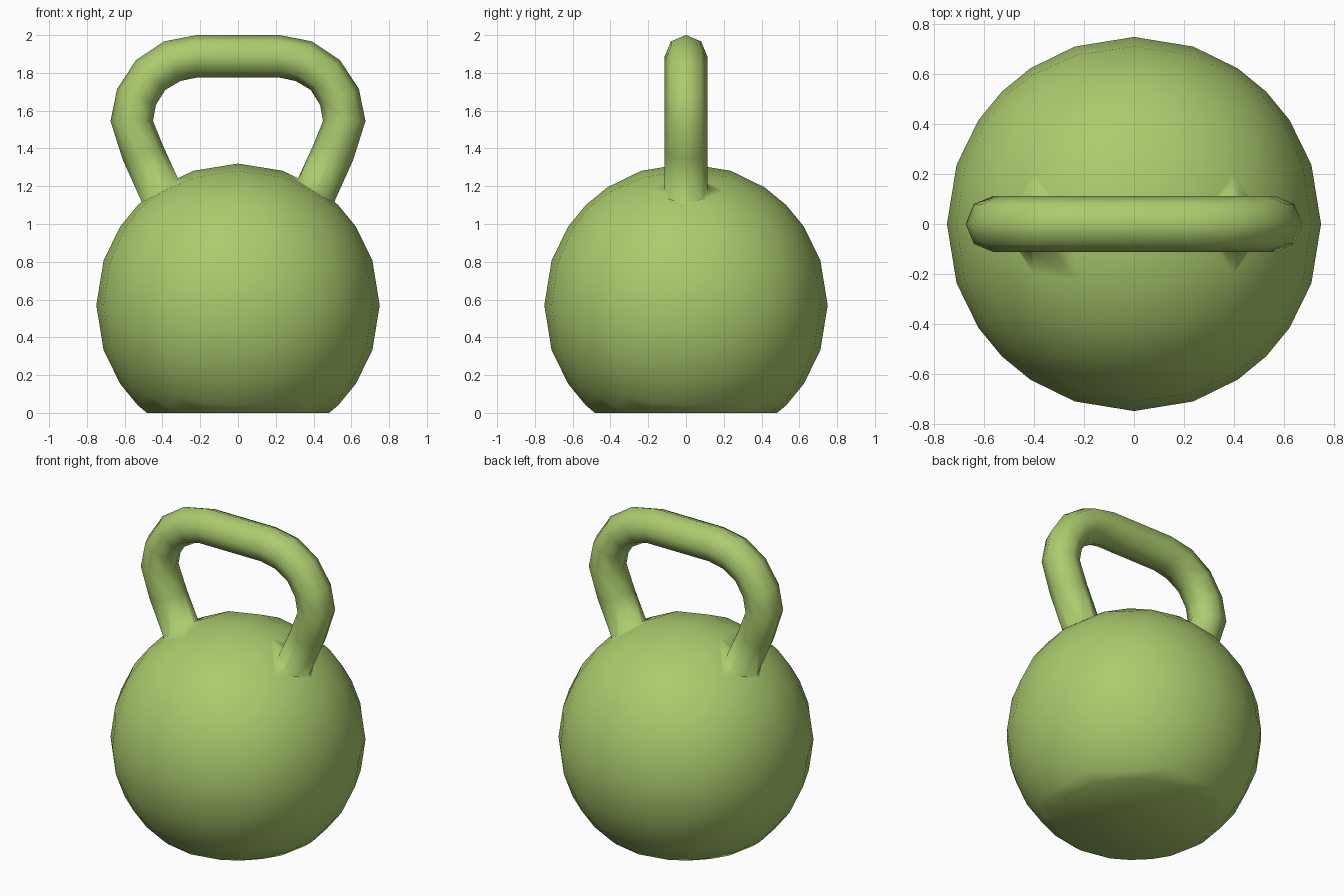
import bpy, bmesh
from math import cos, sin, pi
from mathutils import Vector

if "Cube" in bpy.data.objects:
    bpy.data.objects.remove(bpy.data.objects["Cube"])

mat = bpy.data.materials.new("green_coating")
mat.diffuse_color = (0.41, 0.60, 0.155, 1)
mat.use_nodes = True
mat.node_tree.nodes["Principled BSDF"].inputs["Base Color"].default_value = mat.diffuse_color


def make_object(name, bm):
    bmesh.ops.recalc_face_normals(bm, faces=bm.faces)
    mesh = bpy.data.meshes.new(name)
    bm.to_mesh(mesh)
    bm.free()
    mesh.materials.append(mat)
    obj = bpy.data.objects.new(name, mesh)
    bpy.context.collection.objects.link(obj)
    return obj


# Ball: gridded cube pushed out to a sphere, cut flat at the base
RADIUS, CENTRE_Z = 0.75, 0.57
bm = bmesh.new()
bmesh.ops.create_cube(bm, size=2)
bmesh.ops.subdivide_edges(bm, edges=bm.edges[:], cuts=5, use_grid_fill=True)
for v in bm.verts:
    v.co = v.co.normalized() * RADIUS + Vector((0, 0, CENTRE_Z))
cut = bmesh.ops.bisect_plane(bm, geom=bm.verts[:] + bm.edges[:] + bm.faces[:],
                             plane_co=(0, 0, 0), plane_no=(0, 0, -1), clear_outer=True)
rim = [e for e in cut["geom_cut"] if isinstance(e, bmesh.types.BMEdge)]
bmesh.ops.contextual_create(bm, geom=rim)
body = make_object("kettlebell", bm)

# Handle: eight-sided rings from outer and inner profile points (x, z)
outer = [(0.22, 2.0), (0.39, 1.967), (0.54, 1.867), (0.64, 1.715),
         (0.675, 1.545), (0.61, 1.34), (0.43, 0.94)]
inner = [(0.22, 1.775), (0.305, 1.757), (0.385, 1.71), (0.435, 1.63),
         (0.45, 1.545), (0.395, 1.41), (0.235, 1.06)]
pairs = list(zip(outer, inner))
stations = [(o, i, -1) for o, i in reversed(pairs)] + [(o, i, 1) for o, i in pairs]
SIDES, HALF_DEPTH = 8, 0.113
bm = bmesh.new()
rings = []
for o, i, side in stations:
    o, i = Vector((side * o[0], 0, o[1])), Vector((side * i[0], 0, i[1]))
    mid, arm = (o + i) / 2, (o - i) / 2
    rings.append([bm.verts.new(mid + arm * cos(a) + Vector((0, HALF_DEPTH * sin(a), 0)))
                  for a in (2 * pi * k / SIDES for k in range(SIDES))])
for a, b in zip(rings, rings[1:]):
    for k in range(SIDES):
        n = (k + 1) % SIDES
        bm.faces.new((a[k], a[n], b[n], b[k]))
bm.faces.new(rings[0])
bm.faces.new(rings[-1])
handle = make_object("handle", bm)

# Fuse the handle into the ball
union = body.modifiers.new("fuse_handle", 'BOOLEAN')
union.operation = 'UNION'
union.solver = 'EXACT'
union.object = handle
bpy.context.view_layer.objects.active = body
body.select_set(True)
bpy.ops.object.modifier_apply(modifier=union.name)
bpy.data.objects.remove(handle)
bpy.ops.object.shade_smooth()
